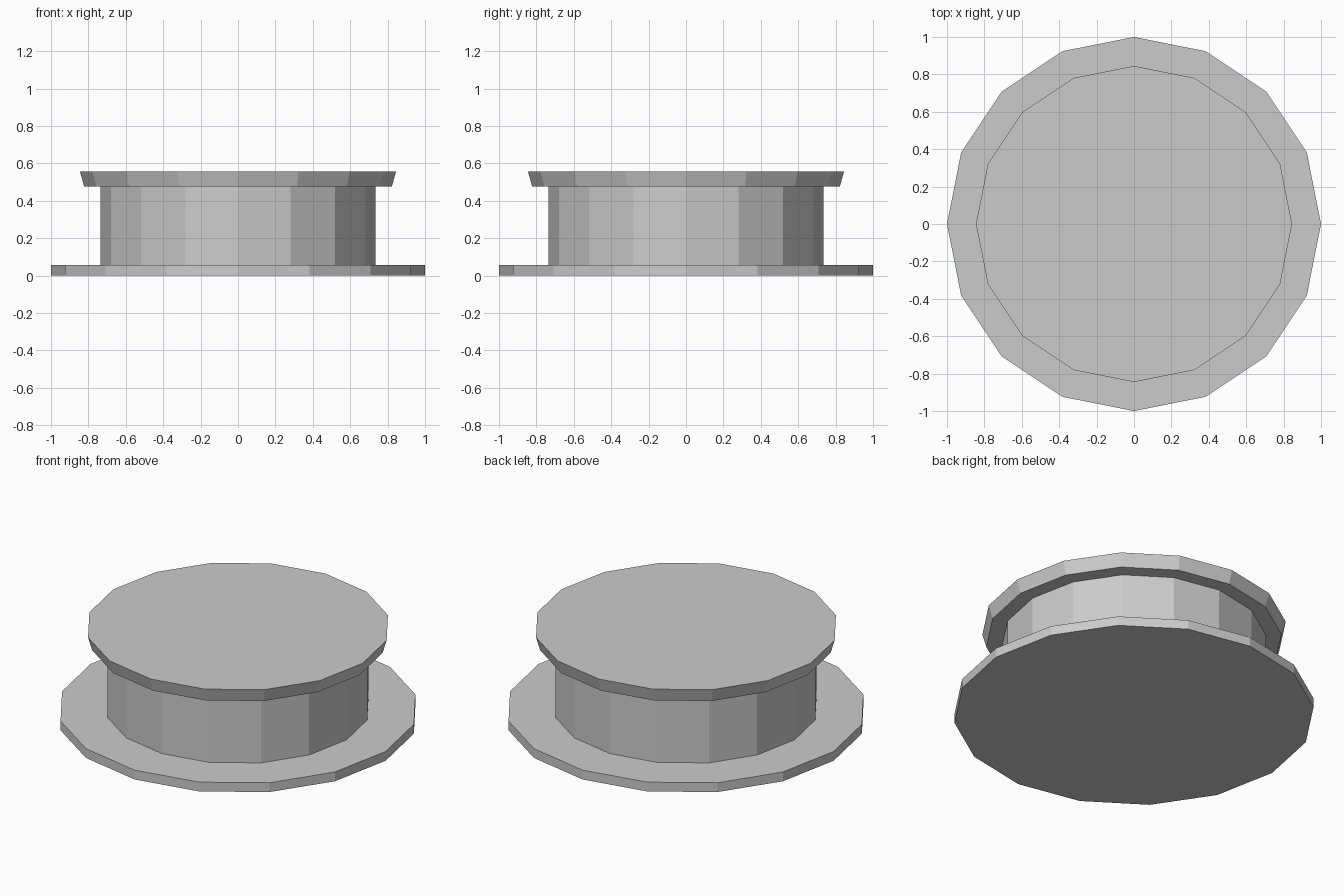
import bpy

if "Cube" in bpy.data.objects:
    bpy.data.objects.remove(bpy.data.objects["Cube"])

SIDES = 16


def disc(name, z0, z1, r0, r1):
    """Closed 16-sided ring section from z0 to z1, flat shaded."""
    bpy.ops.mesh.primitive_cone_add(
        vertices=SIDES, radius1=r0, radius2=r1, depth=z1 - z0,
        end_fill_type='NGON', location=(0, 0, (z0 + z1) / 2))
    obj = bpy.context.object
    obj.name = name
    return obj


# Wide thin foot plate
disc("base_plate", 0.0, 0.057, 1.0, 1.0)
# Straight central body
disc("drum", 0.057, 0.476, 0.735, 0.735)
# Overhanging cap, flaring slightly towards the top
disc("flared_cap", 0.476, 0.556, 0.822, 0.845)
